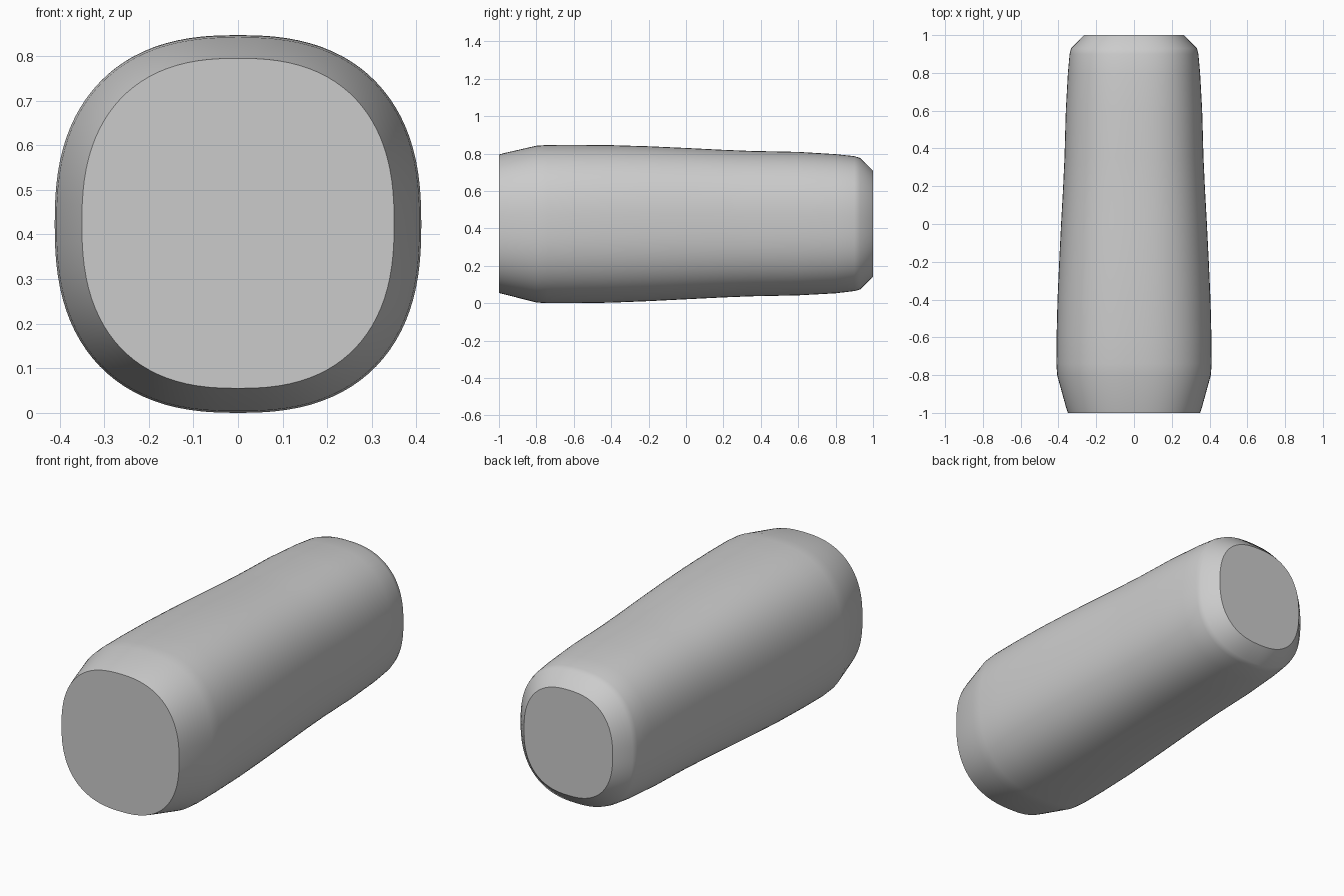
import bpy, bmesh, math

if "Cube" in bpy.data.objects:
    bpy.data.objects.remove(bpy.data.objects["Cube"])

# Profile along the length: y, half width, bottom z, top z
SECTIONS = [
    (-1.00, 0.350, 0.055, 0.795),
    (-0.97, 0.360, 0.047, 0.803),
    (-0.80, 0.407, 0.004, 0.842),
    (-0.74, 0.411, 0.000, 0.846),
    (-0.60, 0.410, 0.000, 0.847),
    (-0.40, 0.405, 0.003, 0.845),
    (-0.20, 0.396, 0.011, 0.839),
    (0.00, 0.386, 0.021, 0.830),
    (0.20, 0.375, 0.031, 0.820),
    (0.35, 0.368, 0.037, 0.814),
    (0.60, 0.361, 0.042, 0.809),
    (0.80, 0.350, 0.053, 0.797),
    (0.90, 0.341, 0.065, 0.786),
    (0.93, 0.333, 0.073, 0.777),
    (1.00, 0.264, 0.142, 0.709),
]
SEGMENTS = 96
POWER = 2 / 2.45  # rounded-square cross-section


def bend(v):
    return math.copysign(abs(v) ** POWER, v)


bm = bmesh.new()
rings = []
for y, half, low, high in SECTIONS:
    mid, tall = (low + high) / 2, (high - low) / 2
    rings.append([bm.verts.new((half * bend(math.cos(a)), y, mid + tall * bend(math.sin(a))))
                  for a in (2 * math.pi * i / SEGMENTS for i in range(SEGMENTS))])

# Side walls
for r0, r1 in zip(rings, rings[1:]):
    for i in range(SEGMENTS):
        j = (i + 1) % SEGMENTS
        bm.faces.new((r0[i], r0[j], r1[j], r1[i]))

# Flat end caps
bm.faces.new(rings[0])
bm.faces.new(rings[-1])
bmesh.ops.recalc_face_normals(bm, faces=bm.faces)

mesh = bpy.data.meshes.new("tapered_body")
bm.to_mesh(mesh)
bm.free()
body = bpy.data.objects.new("tapered_body", mesh)
bpy.context.collection.objects.link(body)
bpy.context.view_layer.objects.active = body
body.select_set(True)
bpy.ops.object.shade_smooth_by_angle(angle=math.radians(40))
